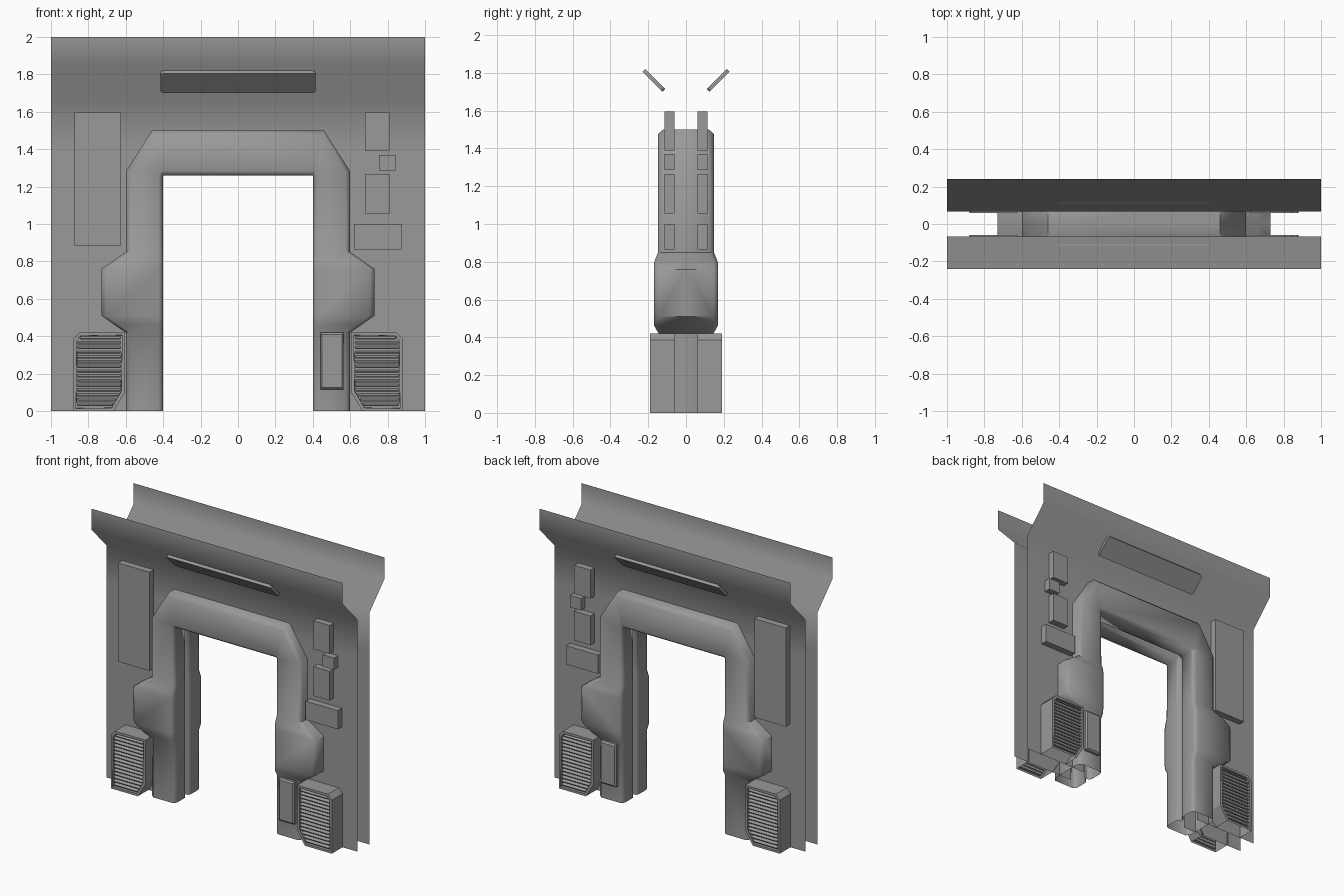
import bpy, bmesh, math
from mathutils import Matrix, Vector

cube = bpy.data.objects.get("Cube")
if cube:
    bpy.data.objects.remove(cube, do_unlink=True)

grey = bpy.data.materials.new("plain grey")
grey.use_nodes = True
COLOUR = (0.32, 0.32, 0.32, 1)
grey.diffuse_color = COLOUR
grey.node_tree.nodes["Principled BSDF"].inputs["Base Color"].default_value = COLOUR

WALL = 0.068   # distance of each wall sheet from the centre plane


def finish(name, bm, mirror_x=False, smooth=None):
    """Turn a front-half bmesh into an object mirrored to the back."""
    mesh = bpy.data.meshes.new(name)
    bm.to_mesh(mesh)
    bm.free()
    mesh.materials.append(grey)
    ob = bpy.data.objects.new(name, mesh)
    bpy.context.collection.objects.link(ob)
    if smooth is not None:
        bpy.ops.object.select_all(action='DESELECT')
        ob.select_set(True)
        bpy.context.view_layer.objects.active = ob
        bpy.ops.object.shade_smooth_by_angle(angle=math.radians(smooth))
    mod = ob.modifiers.new("Mirror", 'MIRROR')
    mod.use_axis = (mirror_x, True, False)
    mod.merge_threshold = 0.0005
    return ob


def add_box(bm, x0, x1, y0, y1, z0, z1):
    mat = Matrix.Translation(((x0 + x1) / 2, (y0 + y1) / 2, (z0 + z1) / 2))
    mat = mat @ Matrix.Diagonal((x1 - x0, y1 - y0, z1 - z0, 1))
    return bmesh.ops.create_cube(bm, size=1, matrix=mat)["verts"]


# Wall sheet: open surface with doorway gap and flared top
bm = bmesh.new()
xs = [-1, -0.5, 0.5, 1]
profile = [(WALL, 0), (WALL, 1.4), (WALL, 1.67), (0.24, 1.85), (0.24, 2)]
rows = [[bm.verts.new((x, -y, z)) for x in xs] for y, z in profile]
for r in range(len(profile) - 1):
    for c in range(3):
        if (r, c) != (0, 1):
            bm.faces.new((rows[r][c], rows[r][c + 1], rows[r + 1][c + 1], rows[r + 1][c]))
finish("wall", bm, smooth=80)

# Door frame: chamfered section with a middle groove, swept over the arch
# each station: inner x, inner z, outer x, outer z, depth
side = [(0.4, 0, 0.6, 0, 0.145), (0.4, 0.42, 0.6, 0.42, 0.145),
        (0.4, 0.46, 0.66, 0.46, 0.168), (0.4, 0.51, 0.73, 0.51, 0.17),
        (0.4, 0.76, 0.73, 0.76, 0.17), (0.4, 0.80, 0.672, 0.80, 0.168),
        (0.4, 0.85, 0.6, 0.85, 0.148), (0.4, 1.26, 0.6, 1.28, 0.147),
        (0.4, 1.26, 0.46, 1.5, 0.147)]
stations = side + [(-a, b, -c, d, e) for a, b, c, d, e in reversed(side)]
bm = bmesh.new()
rings = []
for ix, iz, ox, oz, d in stations:
    inner, outer = Vector((ix, 0, iz)), Vector((ox, 0, oz))
    w = (outer - inner).length
    section = [(0.03, 0), (0.03, 0.008), (0.008, 0.018), (0, 0.035), (0, d - 0.03),
               (0.007, d - 0.008), (0.025, d), (w - 0.025, d), (w, d - 0.025), (w, 0)]
    rings.append([bm.verts.new(inner.lerp(outer, s / w) - Vector((0, y, 0)))
                  for s, y in section])
for a, b in zip(rings, rings[1:]):
    for k in range(len(a) - 1):
        bm.faces.new((a[k], a[k + 1], b[k + 1], b[k]))
bmesh.ops.remove_doubles(bm, verts=bm.verts, dist=0.0005)
bmesh.ops.recalc_face_normals(bm, faces=bm.faces)
if sum(f.normal.y * f.calc_area() for f in bm.faces) > 0:
    bmesh.ops.reverse_faces(bm, faces=bm.faces)
finish("door_frame", bm, smooth=50)

# Flat wall boxes
wall_boxes = {
    "tall_panel": (-0.875, -0.625, 0.885, 1.595),
    "upper_box": (0.68, 0.81, 1.39, 1.595),
    "small_box": (0.755, 0.845, 1.285, 1.37),
    "middle_box": (0.68, 0.81, 1.055, 1.265),
    "wide_box": (0.62, 0.875, 0.865, 1.0),
}
for name, (x0, x1, z0, z1) in wall_boxes.items():
    bm = bmesh.new()
    add_box(bm, x0, x1, -0.115, -0.06, z0, z1)
    finish(name, bm)

# Access plate on one leg, with a chamfered front
bm = bmesh.new()
add_box(bm, 0.44, 0.565, -0.172, -0.13, 0.115, 0.42)
edges = [e for e in bm.edges if all(v.co.y < -0.15 for v in e.verts)]
bmesh.ops.bevel(bm, geom=edges, offset=0.01, segments=1, affect='EDGES')
finish("leg_plate", bm)

# Sign plate lying on the flare
bm = bmesh.new()
add_box(bm, -0.415, 0.415, -0.01, 0.01, -0.075, 0.075)
corners = [e for e in bm.edges if abs(e.verts[0].co.y - e.verts[1].co.y) > 0.01]
bmesh.ops.bevel(bm, geom=corners, offset=0.02, segments=3, profile=0.5, affect='EDGES')
tilt = Matrix.Translation((0, -0.17, 1.76)) @ Matrix.Rotation(math.radians(45), 4, 'X')
bmesh.ops.transform(bm, matrix=tilt, verts=bm.verts)
finish("sign_plate", bm, smooth=35)

# Vent housing: cut-corner prism, open at the back and floor, recessed front
bm = bmesh.new()
outline = [(0.665, 0), (0.88, 0), (0.88, 0.385), (0.848, 0.42), (0.605, 0.42), (0.605, 0.1)]
front = [bm.verts.new((x, -0.19, z)) for x, z in outline]
back = [bm.verts.new((x, -0.06, z)) for x, z in outline]
face = bm.faces.new(front)
for k in range(1, len(outline)):
    j = (k + 1) % len(outline)
    bm.faces.new((front[k], back[k], back[j], front[j]))
bmesh.ops.recalc_face_normals(bm, faces=bm.faces)
if face.normal.y > 0:
    bmesh.ops.reverse_faces(bm, faces=bm.faces)
bmesh.ops.inset_region(bm, faces=[face], thickness=0.02, use_boundary=True)
bmesh.ops.inset_region(bm, faces=[face], thickness=0.001, depth=-0.02, use_boundary=True)
finish("vent_housing", bm, mirror_x=True)

# Vent slats, shortened where the lower corner is cut
bm = bmesh.new()
count = 15
for k in range(count):
    z = 0.035 + k * 0.355 / (count - 1)
    x0 = 0.627 + max(0, 0.105 - z) * 0.6
    x1 = 0.857 - max(0, z - 0.375)
    verts = add_box(bm, x0, x1, -0.19, -0.165, z - 0.004, z + 0.004)
    bmesh.ops.rotate(bm, verts=verts, cent=(0, -0.178, z),
                     matrix=Matrix.Rotation(math.radians(25), 3, 'X'))
finish("vent_slats", bm, mirror_x=True)
